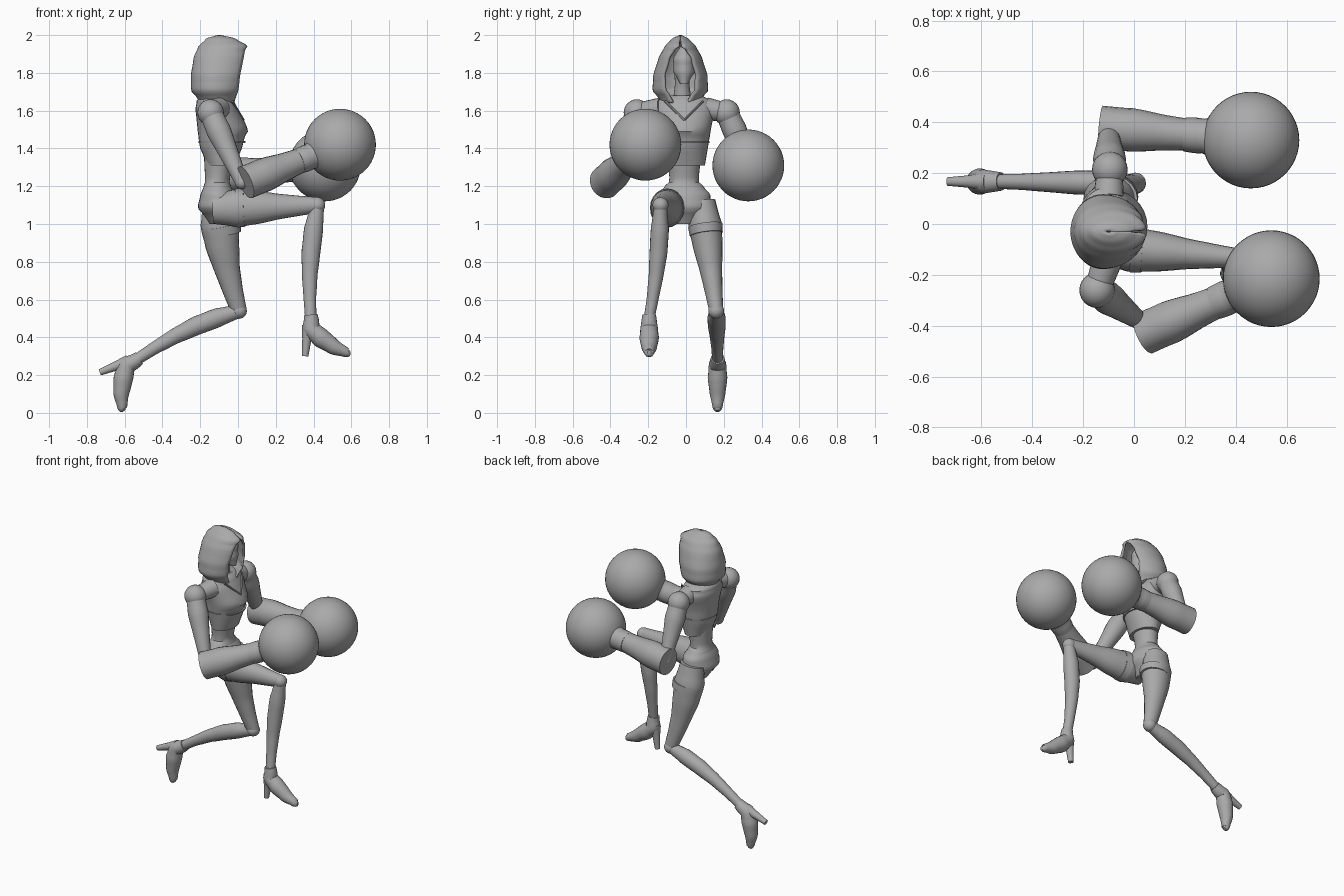
import bpy, bmesh, math
from mathutils import Vector

if "Cube" in bpy.data.objects:
    bpy.data.objects.remove(bpy.data.objects["Cube"])

# The single clay colour
clay = bpy.data.materials.new("clay grey")
clay.use_nodes = True
grey = (0.4, 0.4, 0.4, 1)
clay.diffuse_color = grey
clay.node_tree.nodes["Principled BSDF"].inputs["Base Color"].default_value = grey


def smooth(stations, steps=4):
    """Pass a smooth curve through rows of numbers of any width."""
    rows = [stations[0], *stations, stations[-1]]
    result = []
    for before, start, end, after in zip(rows, rows[1:], rows[2:], rows[3:]):
        for step in range(steps):
            t = step / steps
            row = []
            for a, b, c, d in zip(before, start, end, after):
                slope_in, slope_out = (c - a) / 2, (d - b) / 2
                bend = (c - b - slope_in) * (1 - t) + (slope_out - c + b) * -t
                row.append(b + (c - b) * t + t * (1 - t) * (-bend))
            result.append(row)
    return result + [list(stations[-1])]


def loft(name, rings, closed=True, sharp=40):
    """Skin equal-length point rings; closed rings are also capped."""
    bm = bmesh.new()
    rows = [[bm.verts.new(point) for point in ring] for ring in rings]
    count = len(rows[0])
    for lower, upper in zip(rows, rows[1:]):
        for i in range(count if closed else count - 1):
            j = (i + 1) % count
            bm.faces.new((lower[i], lower[j], upper[j], upper[i]))
    if closed:
        bm.faces.new(rows[0])
        bm.faces.new(rows[-1])
    bmesh.ops.recalc_face_normals(bm, faces=bm.faces)
    mesh = bpy.data.meshes.new(name)
    bm.to_mesh(mesh)
    bm.free()
    mesh.materials.append(clay)
    part = bpy.data.objects.new(name, mesh)
    bpy.context.collection.objects.link(part)
    bpy.ops.object.select_all(action='DESELECT')
    part.select_set(True)
    bpy.context.view_layer.objects.active = part
    bpy.ops.object.shade_smooth_by_angle(angle=math.radians(sharp))
    return part


def circle(count):
    """Cosine and sine pairs once around."""
    angles = [math.tau * i / count for i in range(count)]
    return [(math.cos(angle), math.sin(angle)) for angle in angles]


def tube(name, points, radii, ref=Vector((0, 1, 0)), flat=1, count=20):
    """Tube through points; flat scales the radius along ref."""
    path = smooth([(*point, radius) for point, radius in zip(points, radii)])
    centres = [Vector(row[:3]) for row in path]
    rings = []
    for i, (centre, row) in enumerate(zip(centres, path)):
        along = centres[min(i + 1, len(path) - 1)] - centres[max(i - 1, 0)]
        up = along.cross(ref).normalized()
        side = up.cross(along).normalized()
        rings.append([centre + (side * c * flat + up * s) * row[3] for c, s in circle(count)])
    return loft(name, rings)


def limb(name, start, end, radii, bow=(0, 0, 0), **shape):
    """Tube between two joints with evenly spaced radii, bowed midway."""
    last = len(radii) - 1
    points = [start.lerp(end, i / last) + Vector(bow) * math.sin(math.pi * i / last)
              for i in range(last + 1)]
    return tube(name, points, radii, **shape)


def body(name, stations, count=28):
    """Stack of level ovals: height, centre x, half depth, half width."""
    rings = [[(x + depth * c, -.01 + width * s, z) for c, s in circle(count)]
             for z, x, depth, width in smooth(stations)]
    return loft(name, rings)


def ball(name, centre, radius, segments=24):
    bpy.ops.mesh.primitive_uv_sphere_add(segments=segments, ring_count=segments // 2,
                                         radius=radius, location=centre)
    part = bpy.context.object
    part.name = name
    part.data.materials.append(clay)
    bpy.ops.object.shade_smooth()


def arm(side, shoulder, elbow, glove, sleeve_start):
    """Shoulder joint, upper arm, sleeve with flared cuff, round glove."""
    forward = Vector((1, 0, 0))
    inner = Vector((-.1, shoulder.y / 2, 1.61))
    ball(side + "_shoulder", shoulder, .07)
    limb(side + "_shoulder_joint", inner, shoulder, (.06, .05), ref=forward)
    limb(side + "_upper_arm", shoulder, elbow, (.06, .065, .055, .045, .035), ref=forward)
    ball(side + "_elbow", elbow, .036)
    wrist = sleeve_start.lerp(glove, .6)
    limb(side + "_sleeve", sleeve_start, wrist, (.09, .09, .075, .065), flat=.95)
    limb(side + "_cuff", sleeve_start.lerp(glove, .56), sleeve_start.lerp(glove, .8),
         (.067, .068, .1))
    ball(side + "_glove", glove, .19, 48)


def shoe(side, ankle, down):
    """High-heeled shoe hung from the ankle, toe ahead of the shin."""
    ahead = Vector((-down.z, 0, down.x))

    def place(offsets):
        return [ankle + ahead * f + down * d for f, d in offsets]

    tube(side + "_shoe", place([(0, -.02), (0, .05), (.05, .1), (.12, .15), (.19, .18), (.21, .18)]),
         (.036, .046, .052, .042, .026, .01))
    tube(side + "_heel", place([(-.01, .04), (-.02, .11), (-.03, .2)]), (.036, .025, .017))


def leg(side, hip, knee, ankle, thigh_bow, shin_bow, down):
    """Thigh with shorts hem, knee, shin and shoe."""
    limb(side + "_thigh", hip, knee, (.08, .1, .09, .07, .055, .042), thigh_bow, flat=.88)
    cuff = [hip.lerp(knee, part) + Vector(thigh_bow) * part for part in (.22, .3)]
    limb(side + "_shorts_hem", *cuff, (.104, .1), flat=.88)
    ball(side + "_knee", knee, .042)
    limb(side + "_shin", knee, ankle, (.036, .05, .05, .042, .034, .03), shin_bow, flat=.95)
    shoe(side, ankle, down)


# Torso
body("belly", [(1.15, -.11, .08, .13), (1.22, -.11, .065, .08), (1.36, -.1, .08, .09)])
body("pelvis", [(1, -.1, .05, .06), (1.08, -.105, .105, .14), (1.15, -.105, .095, .14),
                (1.2, -.11, .07, .1)])
body("jacket", [(1.31, -.09, .075, .11), (1.4, -.09, .11, .125), (1.49, -.08, .133, .14),
                (1.6, -.11, .115, .165), (1.65, -.12, .1, .15), (1.68, -.12, .07, .09)])

# Raised seams on the jacket
body("jacket_band", [(1.43, -.085, .123, .134), (1.44, -.085, .126, .136)])
for side, sign in (("right", -1), ("left", 1)):
    limb("collar_seam_" + side, Vector((.03, -.01, 1.55)), Vector((-.03, -.01 + sign * .1, 1.65)),
         (.006, .006), ref=Vector((1, 0, 0)), count=8)

# Head
limb("neck", Vector((-.11, -.02, 1.64)), Vector((-.08, -.02, 1.8)), (.05, .04, .04))
body("face", [(1.74, -.03, .02, .02), (1.8, -.07, .07, .055), (1.87, -.08, .08, .06),
              (1.94, -.08, .03, .02)])

# Hood: height, back x, front x, half width, half width of the opening
hood_stations = [(1.64, -.2, -.02, .1, .04), (1.7, -.245, 0, .145, .08),
                 (1.78, -.25, .01, .145, .09), (1.88, -.235, .03, .115, .065),
                 (1.94, -.21, .05, .083, .012), (1.98, -.17, -.01, .045, .001),
                 (2, -.11, -.09, .006, .0001)]
rings = []
for z, back, front, width, opening in smooth(hood_stations):
    start = math.asin(max(opening, .0001) / width)
    ring = []
    for i in range(33):
        angle = start + (math.tau - 2 * start) * i / 32
        reach = math.cos(angle)
        if reach > 0:
            reach /= math.cos(start)
        x = (back + front) / 2 + (front - back) / 2 * reach
        ring.append((x, -.03 + width * math.sin(angle), z))
    rings.append(ring)
hood = loft("hood", rings, closed=False, sharp=50)
thickness = hood.modifiers.new("thickness", 'SOLIDIFY')
thickness.thickness = .014
thickness.offset = -1

# Arms
arm("right", shoulder=Vector((-.145, -.26, 1.59)), elbow=Vector((.02, -.38, 1.22)),
    glove=Vector((.54, -.215, 1.42)), sleeve_start=Vector((.04, -.43, 1.22)))
arm("left", shoulder=Vector((-.095, .215, 1.59)), elbow=Vector((-.1, .37, 1.25)),
    glove=Vector((.46, .33, 1.31)), sleeve_start=Vector((-.13, .38, 1.25)))

# Legs: the right one steps forward, the left one kneels
leg("right", hip=Vector((-.13, -.09, 1.08)), knee=Vector((.42, -.135, 1.1)),
    ankle=Vector((.385, -.195, .5)), thigh_bow=(0, 0, 0), shin_bow=(-.02, .015, 0),
    down=Vector((0, 0, -1)))
leg("left", hip=Vector((-.11, .085, 1.12)), knee=Vector((.005, .16, .54)),
    ankle=Vector((-.54, .167, .28)), thigh_bow=(-.02, 0, 0), shin_bow=(0, 0, .03),
    down=Vector((-.89, 0, -.46)))
